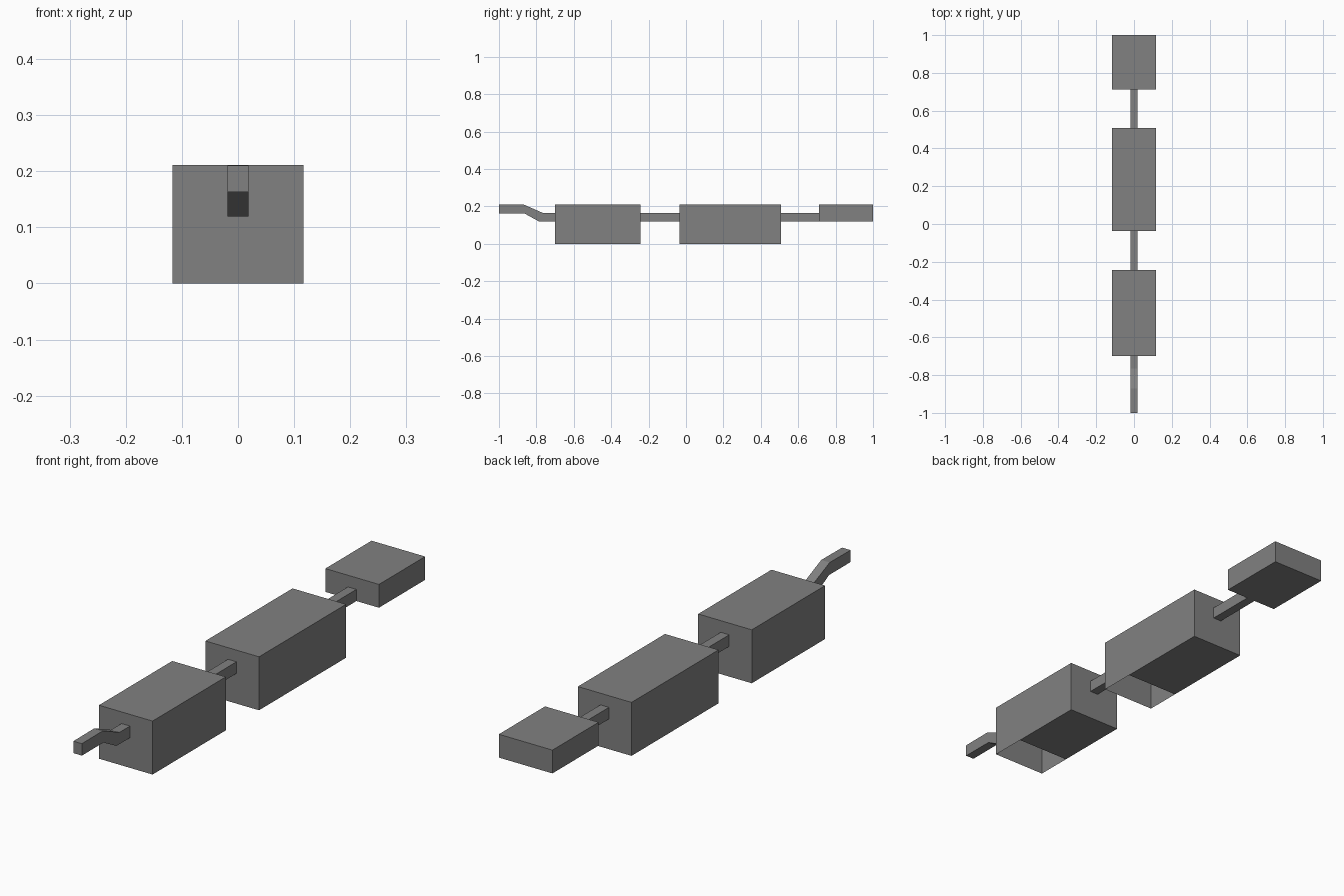
import bpy

if "Cube" in bpy.data.objects:
    bpy.data.objects.remove(bpy.data.objects["Cube"])

HALF_W = 0.117   # half width of the boxes
BAR_W = 0.0185   # half width of the coupling bars
TOP = 0.211      # shared roof height
BAR_Z = (0.119, 0.165)
OPENING = 0.146  # uncovered length at the front of each hollow box floor

dark = bpy.data.materials.new("dark_grey")
dark.diffuse_color = (0.22, 0.22, 0.22, 1)
dark.use_nodes = True
dark.node_tree.nodes["Principled BSDF"].inputs["Base Color"].default_value = dark.diffuse_color


def add_mesh(name, verts, faces):
    mesh = bpy.data.meshes.new(name)
    mesh.from_pydata(verts, [], faces)
    mesh.materials.append(dark)
    mesh.update()
    obj = bpy.data.objects.new(name, mesh)
    bpy.context.collection.objects.link(obj)
    return obj


def extrude_profile(name, profile, half, skip=0):
    """Extrude a (y, z) side profile across x, leaving out the first `skip` strips."""
    n = len(profile)
    verts = [(x, y, z) for x in (-half, half) for y, z in profile]
    strips = [(i, i + n, (i + 1) % n + n, (i + 1) % n) for i in range(skip, n)]
    # reversed winding so that every strip faces outward like the caps
    strips = [tuple(reversed(s)) for s in strips]
    caps = [tuple(reversed(range(n))), tuple(range(n, 2 * n))]
    return add_mesh(name, verts, strips + caps)


def block(name, y0, y1, z0, z1, half):
    return extrude_profile(name, [(y0, z0), (y1, z0), (y1, z1), (y0, z1)], half)


def hollow_box(name, y0, y1):
    """Thin shell whose floor stops short of the front wall."""
    side = [(y0, 0), (y0 + OPENING, 0), (y1, 0), (y1, TOP), (y0, TOP)]
    return extrude_profile(name, side, HALF_W, skip=1)


# Main bodies
hollow_box("front_box", -0.700, -0.243)
hollow_box("middle_box", -0.036, 0.507)
block("rear_box", 0.712, 1.0, BAR_Z[0], TOP, HALF_W)

# Straight couplings between the boxes
block("front_coupling", -0.243, -0.036, *BAR_Z, BAR_W)
block("rear_coupling", 0.507, 0.712, *BAR_Z, BAR_W)

# Cranked drawbar at the front
extrude_profile("drawbar", [
    (-1.0, 0.163), (-0.865, 0.163), (-0.785, BAR_Z[0]), (-0.70, BAR_Z[0]),
    (-0.70, BAR_Z[1]), (-0.765, BAR_Z[1]), (-0.87, TOP), (-1.0, TOP - 0.001),
], BAR_W)
